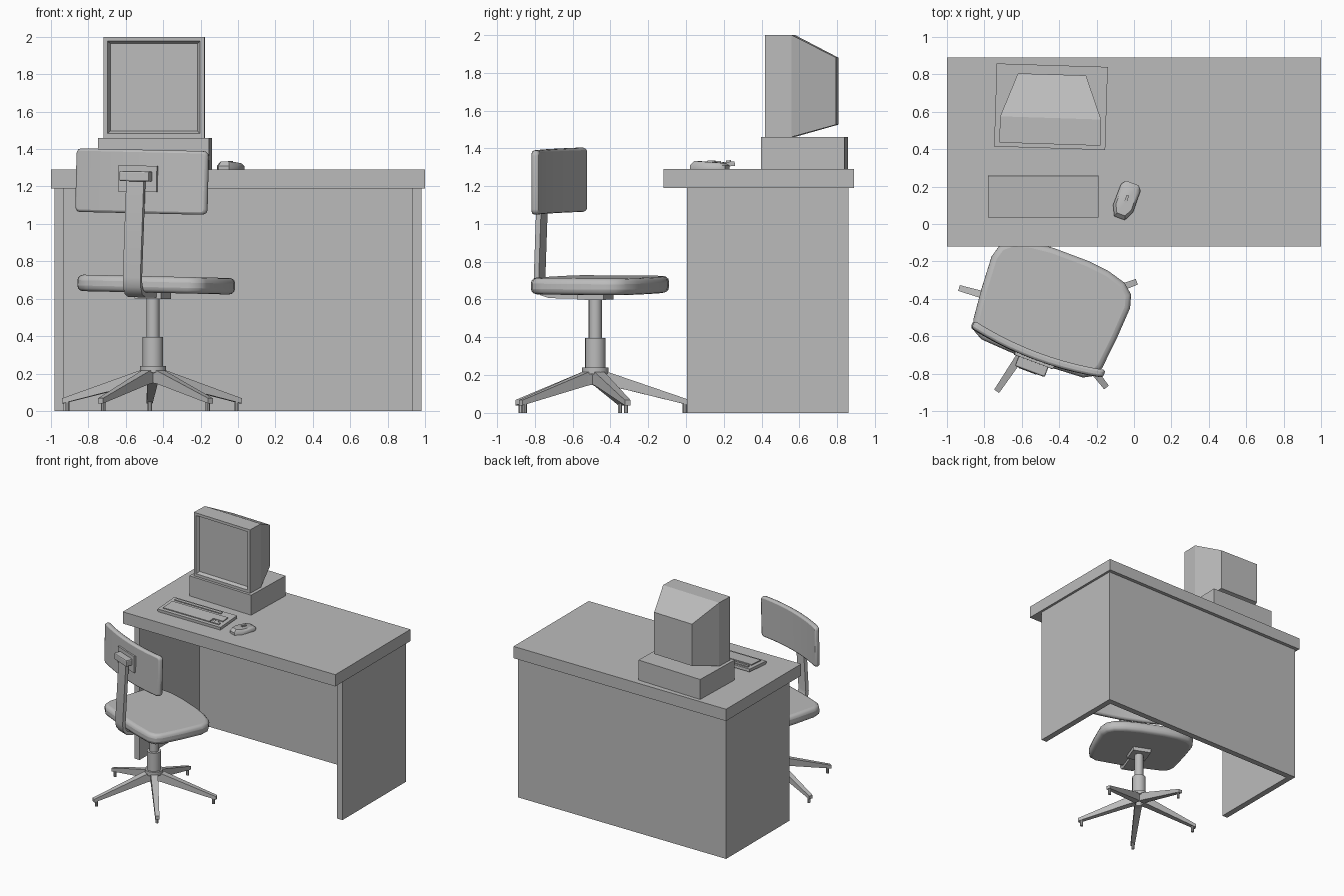
import bpy, bmesh, math
from mathutils import Matrix, Vector

if "Cube" in bpy.data.objects:
    bpy.data.objects.remove(bpy.data.objects["Cube"])

grey = bpy.data.materials.new("plain_grey")
grey.diffuse_color = (0.5, 0.5, 0.5, 1)
grey.use_nodes = True
grey.node_tree.nodes["Principled BSDF"].inputs["Base Color"].default_value = grey.diffuse_color


def finish(name, bm, M=Matrix(), bevel=0, segs=2, smooth=False):
    bmesh.ops.recalc_face_normals(bm, faces=bm.faces[:])
    me = bpy.data.meshes.new(name)
    bm.to_mesh(me)
    bm.free()
    me.materials.append(grey)
    ob = bpy.data.objects.new(name, me)
    bpy.context.collection.objects.link(ob)
    ob.matrix_world = M
    if bevel:
        mod = ob.modifiers.new("round", 'BEVEL')
        mod.width, mod.segments = bevel, segs
        mod.limit_method, mod.angle_limit = 'ANGLE', math.radians(50)
    if smooth:
        bpy.ops.object.select_all(action='DESELECT')
        ob.select_set(True)
        bpy.context.view_layer.objects.active = ob
        bpy.ops.object.shade_smooth_by_angle(angle=math.radians(40))
    return ob


def loft(rings):
    """Skin a list of equal-length point rings and cap both ends."""
    bm = bmesh.new()
    vs = [[bm.verts.new(p) for p in r] for r in rings]
    n = len(vs[0])
    for a, b in zip(vs, vs[1:]):
        for i in range(n):
            j = (i + 1) % n
            bm.faces.new((a[i], a[j], b[j], b[i]))
    bm.faces.new(vs[0])
    bm.faces.new(vs[-1])
    return bm


def prism(pts, z0, z1):
    return loft([[(x, y, z) for x, y in pts] for z in (z0, z1)])


def box(name, x, y, z, M=Matrix(), **kw):
    pts = [(x[0], y[0]), (x[1], y[0]), (x[1], y[1]), (x[0], y[1])]
    return finish(name, prism(pts, *z), M, **kw)


def cyl(name, r, z, M, n=16):
    pts = [(r * math.cos(i * math.tau / n), r * math.sin(i * math.tau / n)) for i in range(n)]
    return finish(name, prism(pts, *z), M, smooth=True)


def place(x, y, z, deg):
    return Matrix.Translation((x, y, z)) @ Matrix.Rotation(math.radians(deg), 4, 'Z')


# Desk
box("desk_top", (-1, 1), (-.12, .89), (1.19, 1.29))
for side, s in (("left", -1), ("right", 1)):
    box(side + "_desk_panel", sorted((s * .98, s * .93)), (.005, .86), (0, 1.19))
box("desk_back_panel", (-.93, .93), (.81, .86), (0, 1.19))

# Computer case and monitor
PC = place(-.444, .627, 1.29, -1.8)
box("computer_case", (-.297, .297), (-.222, .222), (0, .17), PC)
sections = [(-.2, .27, .17, .71), (-.06, .27, .17, .71), (.173, .182, .235, .59)]
bm = loft([[(-w, y, a), (w, y, a), (w, y, b), (-w, y, b)] for y, w, a, b in sections])
bmesh.ops.recalc_face_normals(bm, faces=bm.faces[:])
front = min(bm.faces, key=lambda f: f.calc_center_median().y)
bmesh.ops.inset_region(bm, faces=[front], thickness=.032)
bmesh.ops.inset_region(bm, faces=[front], thickness=.02)
for v in front.verts:
    v.co.y += .025
finish("monitor", bm, PC)

# Keyboard: sloped wedge with raised key groups
KB = Matrix.Translation((-.485, .148, 1.29)) @ Matrix.Rotation(math.radians(4), 4, 'X')
KB = KB @ Matrix.Translation((0, 0, .009))
box("keyboard_body", (-.295, .295), (-.112, .112), (0, .024), KB)
box("function_keys", (-.262, .175), (.067, .092), (.02, .032), KB)
keys = [(-.262, -.085), (.172, -.085), (.172, -.03), (.262, -.03), (.262, .04), (-.262, .04)]
finish("main_keys", prism(keys, .02, .032), KB)
arrows = [(.18, -.085), (.262, -.085), (.262, -.06), (.235, -.06),
          (.235, -.038), (.207, -.038), (.207, -.06), (.18, -.06)]
finish("arrow_keys", prism(arrows, .02, .032), KB)

# Mouse: tapered body with a small wheel
half = [(.03, -.1), (.057, -.045), (.055, .075), (.035, .1)]
outline = half + [(-x, y) for x, y in reversed(half)]
rings = [[(x * k, y * k, z + t * y) for x, y in outline]
         for k, z, t in ((1, 0, 0), (1, .02, 0), (.78, .038, -.05))]
MS = place(-.043, .125, 1.29, -20)
finish("mouse", loft(rings), MS, smooth=True)
box("mouse_wheel", (-.007, .007), (-.01, .03), (.03, .046), MS)

# Chair base: five sloping legs with pegs, hub and column
CH = place(-.455, -.48, 0, -20.6)
AXIS = place(-.455, -.48, 0, 0)
for i in range(5):
    L = AXIS @ Matrix.Rotation(math.radians(20 + 72 * i), 4, 'Z')
    leg = [(.03, .03, .15, .225), (.07, .028, .145, .215), (.5, .016, .04, .068)]
    finish(f"chair_leg_{i + 1}",
           loft([[(x, -w, a), (x, w, a), (x, w, b), (x, -w, b)] for x, w, a, b in leg]), L)
    cyl(f"leg_peg_{i + 1}", .012, (0, .05), L @ Matrix.Translation((.475, 0, 0)), 8)
cyl("chair_hub", .07, (.205, .24), AXIS)
cyl("lower_column", .055, (.2, .395), AXIS)
cyl("upper_column", .035, (.39, .61), AXIS)

# Upper chair leans very slightly sideways
pivot = Matrix.Translation((-.455, -.48, .65))
UP = pivot @ Matrix.Rotation(math.radians(1.3), 4, 'Y') @ pivot.inverted() @ CH
box("seat_plate", (-.075, .075), (-.075, .075), (.6, .64), UP)

# Seat cushion
half = [(.1, .338), (.22, .325), (.32, .297), (.375, .25), (.395, .18), (.385, 0),
        (.368, -.17), (.345, -.225), (.29, -.255), (.12, -.265)]
outline = half + [(-x, y) for x, y in reversed(half)]
finish("seat", prism(outline, .632, .72), UP, bevel=.03, segs=3, smooth=True)

# Support bar: runs under the seat, curves and rises to the backrest
path = [(.0, .62), (-.24, .62), (-.285, .633), (-.308, .665), (-.315, .71), (-.295, 1.26)]
rings = []
for i, p in enumerate(path):
    a, b = path[max(i - 1, 0)], path[min(i + 1, len(path) - 1)]
    d = Vector((b[0] - a[0], b[1] - a[1])).normalized() * .014
    n = (-d.y, d.x)
    rings.append([(x, p[0] + s * n[0], p[1] + s * n[1])
                  for x, s in ((-.05, -1), (.05, -1), (.05, 1), (-.05, 1))])
finish("back_support", loft(rings), UP, smooth=True)

# Backrest: curved pad with rounded corners
xs = [-.375 + .75 * i / 10 for i in range(11)]
curve = [(x, -.262 + .28 * x * x) for x in xs]
bm = prism(curve + [(x, y + .042) for x, y in reversed(curve)], 1.055, 1.395)
corner = [e for e in bm.edges if all(abs(abs(v.co.x) - .375) < 1e-4 for v in e.verts)
          and abs(e.verts[0].co.z - e.verts[1].co.z) < 1e-4
          and abs(e.verts[0].co.x - e.verts[1].co.x) < 1e-4]
bmesh.ops.bevel(bm, geom=corner, offset=.028, segments=3, profile=.5, affect='EDGES')
finish("backrest", bm, UP, bevel=.013, segs=2, smooth=True)
box("backrest_plate", (-.11, .11), (-.275, -.25), (1.17, 1.31), UP)
box("backrest_clamp", (-.085, .085), (-.33, -.27), (1.225, 1.28), UP, bevel=.008)
